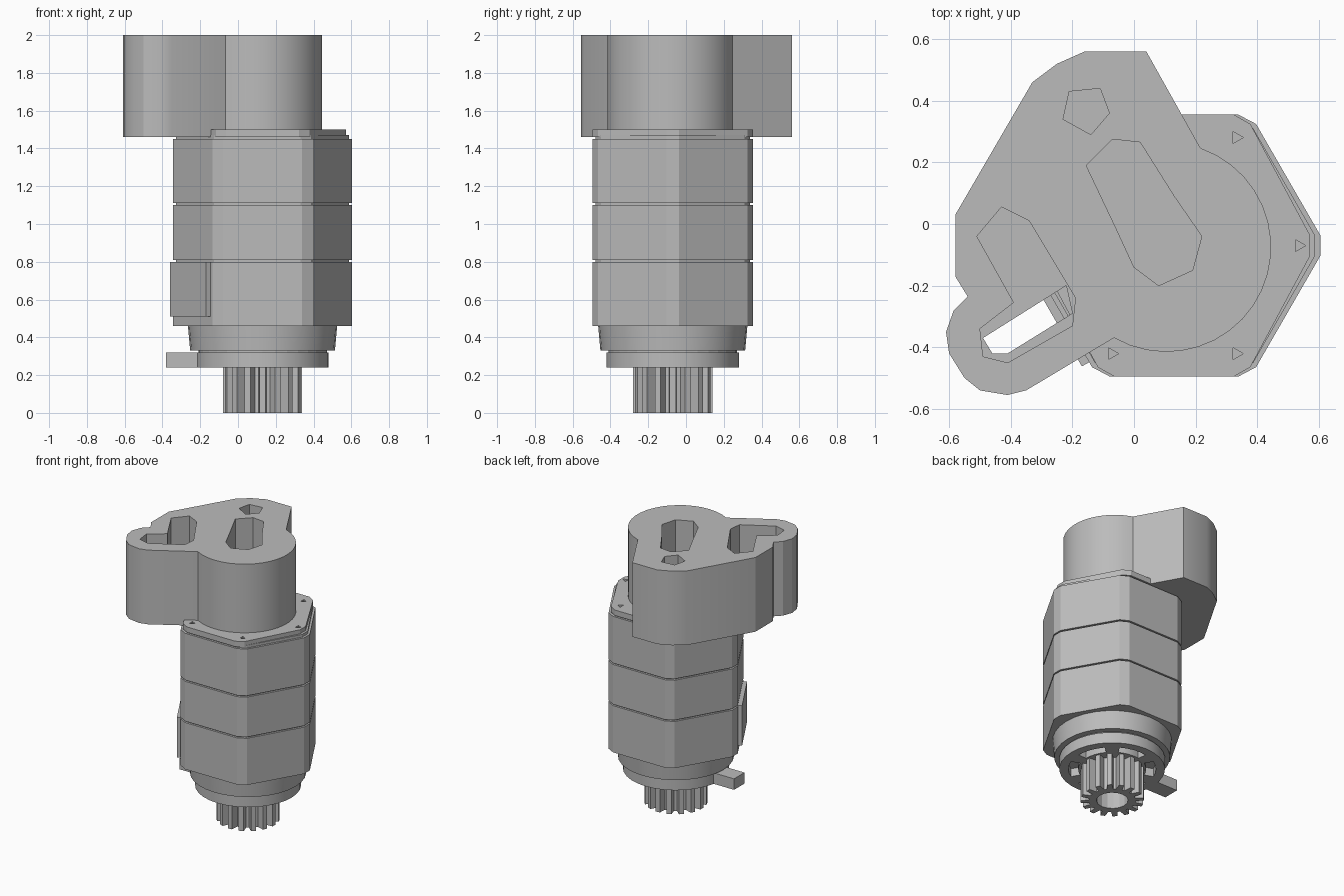
import bpy, bmesh
from math import cos, sin, pi, radians
from mathutils import Vector

cube = bpy.data.objects.get("Cube")
if cube:
    bpy.data.objects.remove(cube, do_unlink=True)

grey = bpy.data.materials.new("plain_grey")
grey.use_nodes = True
grey.diffuse_color = (0.5, 0.5, 0.5, 1)
grey.node_tree.nodes["Principled BSDF"].inputs["Base Color"].default_value = (0.5, 0.5, 0.5, 1)

AXIS = Vector((0.13, -0.07))


def prism(name, outline, z0, z1, taper=1.0):
    """Extrude an anticlockwise outline from z0 to z1; taper scales the lower end about the axis."""
    bm = bmesh.new()
    low = [bm.verts.new((*(AXIS + (Vector(p) - AXIS) * taper), z0)) for p in outline]
    high = [bm.verts.new((*p, z1)) for p in outline]
    bm.faces.new(low[::-1])
    bm.faces.new(high)
    n = len(outline)
    for i in range(n):
        j = (i + 1) % n
        bm.faces.new((low[i], low[j], high[j], high[i]))
    bmesh.ops.recalc_face_normals(bm, faces=bm.faces)
    mesh = bpy.data.meshes.new(name)
    bm.to_mesh(mesh)
    bm.free()
    obj = bpy.data.objects.new(name, mesh)
    bpy.context.collection.objects.link(obj)
    mesh.materials.append(grey)
    return obj


def arc(r, a0, a1, n, c=AXIS):
    return [(c[0] + r * cos(radians(a0 + (a1 - a0) * i / n)),
             c[1] + r * sin(radians(a0 + (a1 - a0) * i / n))) for i in range(n + 1)]


def circle(r, n, c=AXIS):
    return arc(r, 0, 360, n, c)[:-1]


def hexagon(apothem, sx=1.0):
    """Hexagon with blunted corners pointing along x."""
    pts = []
    for k in range(6):
        for d in (-4, 4):
            a = radians(60 * k + d)
            r = apothem * 1.12
            pts.append((AXIS.x + sx * r * cos(a), AXIS.y + r * sin(a)))
    top = AXIS.y + apothem
    return [(x, max(min(y, top), 2 * AXIS.y - top)) for x, y in pts]


def cut(obj, cutters):
    for c in cutters:
        mod = obj.modifiers.new("cut", 'BOOLEAN')
        mod.operation = 'DIFFERENCE'
        mod.solver = 'EXACT'
        mod.object = c
    bpy.context.view_layer.update()
    deps = bpy.context.evaluated_depsgraph_get()
    mesh = bpy.data.meshes.new_from_object(obj.evaluated_get(deps))
    obj.modifiers.clear()
    obj.data = mesh
    for c in cutters:
        bpy.data.objects.remove(c, do_unlink=True)


def smooth(obj):
    bpy.ops.object.select_all(action='DESELECT')
    obj.select_set(True)
    bpy.context.view_layer.objects.active = obj
    bpy.ops.object.shade_smooth_by_angle(angle=radians(25))


# Body: three stacked hexagonal sections around a slightly smaller core
prism("body_core", hexagon(0.41), 0.47, 1.47)
for name, z0, z1 in (("lower", 0.46, 0.80), ("middle", 0.81, 1.10), ("upper", 1.11, 1.45)):
    prism(name + "_body_section", hexagon(0.425), z0, z1)

# Flange with three-sided screw holes
flange = prism("top_flange", hexagon(0.425, 0.93), 1.46, 1.50)
cut(flange, [prism("screw_hole", circle(0.022, 3, AXIS + 0.405 * Vector((cos(k * pi / 3), sin(k * pi / 3)))),
                   1.465, 1.6) for k in range(6)])

# Top housing: cylinder lobe blended into a side box and a small rounded lobe
outline = [(0.04, 0.56), (-0.16, 0.56), (-0.25, 0.52), (-0.33, 0.46), (-0.58, 0.03), (-0.58, -0.17),
           (-0.54, -0.235), (-0.585, -0.28), (-0.61, -0.35), (-0.6, -0.42), (-0.55, -0.5),
           (-0.5, -0.54), (-0.41, -0.555), (-0.35, -0.54)]
outline += arc(0.34, -120, 71, 20, (0.105, -0.075))
housing = prism("top_housing", outline, 1.46, 2.0)
pentagon = [(-0.21, 0.43), (-0.23, 0.34), (-0.14, 0.29), (-0.08, 0.36), (-0.11, 0.44)]
long_slot = [(-0.07, 0.275), (-0.155, 0.19), (-0.06, -0.01), (0, -0.14), (0.08, -0.2),
             (0.19, -0.15), (0.22, -0.04), (0.13, 0.09), (0.02, 0.265)]
bent_slot = [(-0.43, 0.055), (-0.51, -0.04), (-0.39, -0.255), (-0.5, -0.34), (-0.49, -0.43),
             (-0.41, -0.45), (-0.2, -0.33), (-0.19, -0.24), (-0.34, 0.01)]
through_slot = [(-0.49, -0.37), (-0.46, -0.42), (-0.41, -0.42), (-0.2, -0.29), (-0.22, -0.2)]
cut(housing, [prism("pocket", pentagon, 1.88, 2.1), prism("pocket", long_slot, 1.6, 2.1),
              prism("pocket", bent_slot, 1.75, 2.1), prism("pocket", through_slot, 1.3, 1.8)])
smooth(housing)

# Lower collar and end ring with recessed openings around the gear
smooth(prism("lower_collar", circle(0.395, 32), 0.33, 0.46, 0.97))
prism("collar_neck", circle(0.34, 32), 0.31, 0.34)
ring = prism("end_ring", circle(0.35, 32), 0.24, 0.32)
cut(ring, [prism("opening", arc(0.29, a, a + 40, 4) + arc(0.225, a + 40, a, 4), 0.1, 0.3)
           for a in range(0, 360, 60)])
smooth(ring)

# Hollow drive gear
teeth = 16
profile = []
for k in range(teeth):
    for f, r in ((-0.34, 0.155), (-0.2, 0.21), (0.2, 0.21), (0.34, 0.155)):
        a = 2 * pi * (k + f) / teeth
        profile.append((AXIS.x + r * cos(a), AXIS.y + r * sin(a)))
gear = prism("drive_gear", profile, 0, 0.25)
cut(gear, [prism("bore", circle(0.105, 16), -0.1, 0.23)])

# Side connector plate on one hexagon face
out = Vector((cos(radians(210)), sin(radians(210))))
along = Vector((-out.y, out.x))
mid = AXIS + out * 0.425
prism("side_connector", [mid + along * s * 0.19 + out * t
                         for s, t in ((-1, -0.02), (-1, 0.03), (1, 0.03), (1, -0.02))][::-1], 0.51, 0.80)

# Small terminal arm beside the end ring
prism("terminal_arm", [(-0.38, -0.13), (-0.18, -0.13), (-0.18, -0.01), (-0.38, -0.01)], 0.24, 0.32)
